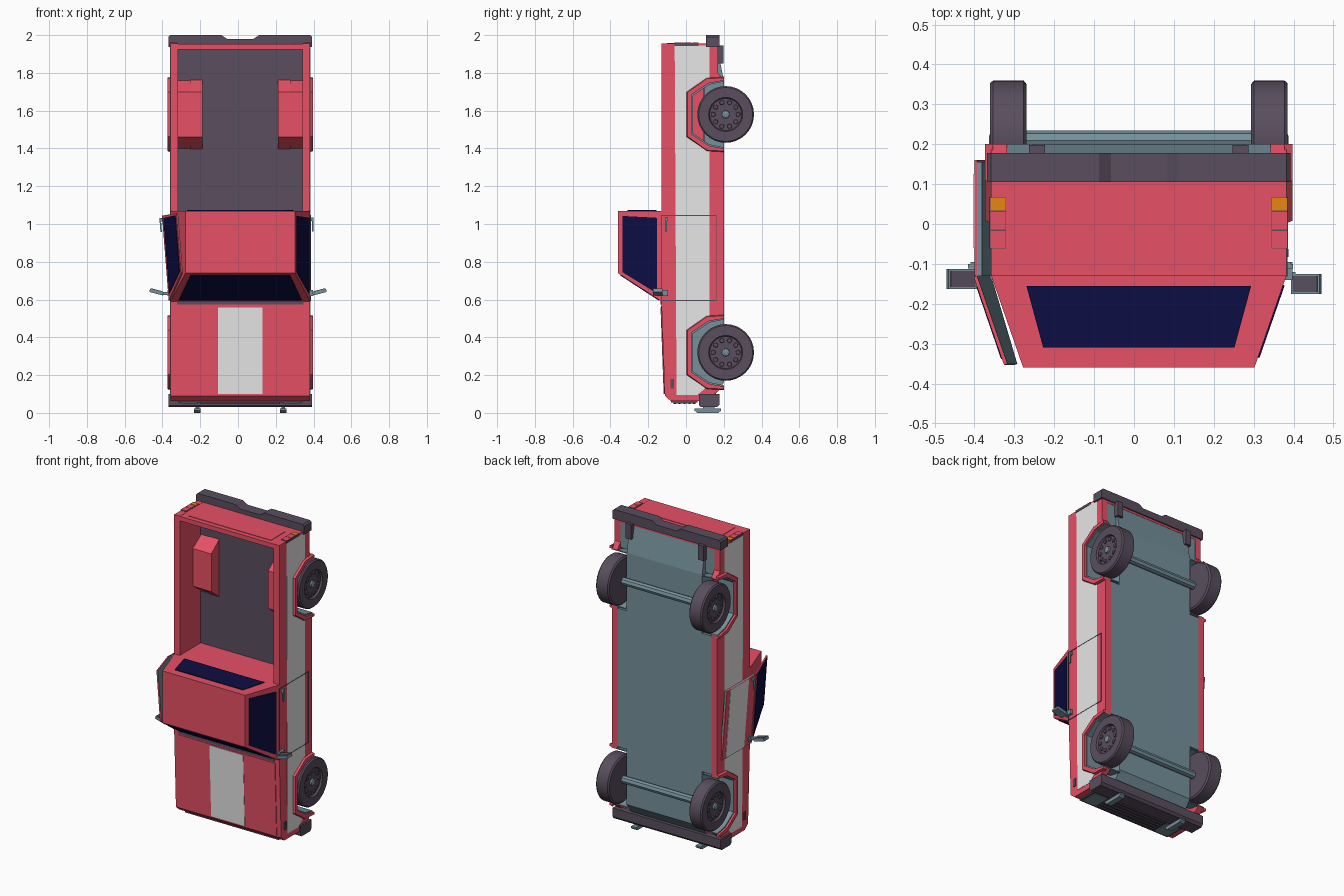
import bpy, bmesh, math
from mathutils import Vector, Matrix

if "Cube" in bpy.data.objects:
    bpy.data.objects.remove(bpy.data.objects["Cube"])

COLORS = {"red paint": (0.8, 0.08, 0.13), "white stripe": (0.8, 0.8, 0.8),
          "dark trim": (0.10, 0.076, 0.112), "grey metal": (0.18, 0.28, 0.33),
          "window glass": (0.004, 0.004, 0.056), "orange light": (0.8, 0.24, 0.007)}
MATS = {}
for n, c in COLORS.items():
    MATS[n] = bpy.data.materials.new(n)
    MATS[n].diffuse_color = (*c, 1)
RED, WHITE, DARK, GREY, GLASS, ORANGE = COLORS
SHIFT = Matrix.Translation((0.012, 0, 0))     # the open door pushes the body off centre
SIDES = ((-1, "left"), (1, "right"))


def finish(name, bm, mat, xf=None, smooth=False):
    bmesh.ops.recalc_face_normals(bm, faces=bm.faces)
    me = bpy.data.meshes.new(name)
    bm.to_mesh(me)
    bm.free()
    me.transform(SHIFT @ (xf or Matrix()))
    me.materials.append(MATS[mat])
    ob = bpy.data.objects.new(name, me)
    bpy.context.collection.objects.link(ob)
    if smooth:
        bpy.context.view_layer.objects.active = ob
        ob.select_set(True)
        bpy.ops.object.shade_smooth_by_angle(angle=math.radians(35))
        ob.select_set(False)
    return ob


def loft(name, loops, mat, xf=None, smooth=False):
    bm = bmesh.new()
    rings = [[bm.verts.new(p) for p in lp] for lp in loops]
    n = len(rings[0])
    for a, b in zip(rings, rings[1:]):
        for i in range(n):
            bm.faces.new((a[i], a[(i + 1) % n], b[(i + 1) % n], b[i]))
    bm.faces.new(rings[0])
    bm.faces.new(rings[-1])
    return finish(name, bm, mat, xf, smooth)


def box(name, x, y, z, mat, xf=None):
    lo, hi = ([(a, y[0], z[0]), (a, y[1], z[0]), (a, y[1], z[1]), (a, y[0], z[1])] for a in x)
    return loft(name, [lo, hi], mat, xf)


def slab(name, yz, x0, x1, mat, xf=None):
    """Side profile of (y, z) points extruded across x."""
    return loft(name, [[(x, *p) for p in yz] for x in (x0, x1)], mat, xf)


def pane(name, quad, u, v, mat, t=0.004, xf=None):
    """Thin plate inset in a quad (bottom a-b, top d-c), pushed outward."""
    a, b, c, d = map(Vector, quad)
    pts = [a.lerp(b, i).lerp(d.lerp(c, i), j) for i, j in
           ((u[0], v[0]), (u[1], v[0]), (u[1], v[1]), (u[0], v[1]))]
    nrm = (b - a).cross(d - a).normalized()
    if nrm.dot((a + b + c + d) / 4 - Vector((0, 0, 0.9))) < 0:
        nrm.negate()
    return loft(name, [pts, [p + nrm * t for p in pts]], mat, xf)


def lathe(name, profile, centre, mat, n=32, s=1):
    """Profile of (x, r) turned around the x axis."""
    c = Vector(centre)
    loops = [[c + Vector((s * x, r * math.cos(k * math.tau / n), r * math.sin(k * math.tau / n)))
              for k in range(n)] for x, r in profile]
    return loft(name, loops, mat, smooth=True)


# wheel arch outlines as (y, z from the axle)
AXLES = ((0.32, "front"), (1.58, "rear"))
OUT = [(.2, -.2), (.11, -.195), (0, -.12), (0, .12), (.11, .195), (.2, .2)]
INN = [(.2, -.18), (.12, -.165), (.03, -.105), (.03, .105), (.12, .165), (.2, .18)]
LIN = [(.2, -.174), (.123, -.158), (.036, -.1), (.036, .1), (.123, .158), (.2, .174)]


def at(pts, c):
    return [(y, z + c) for y, z in pts]


def ring(a, b, c):
    return at(a, c) + at(b, c)[::-1]


# body sides with arch cut-outs, stripes and arches
side = ([(-.13, 1.955), (.17, 1.955), (.17, 1.8)] + at(INN, 1.58)[::-1] + at(INN, .32)[::-1]
        + [(.15, .1), (.07, .062), (-.08, .062), (-.112, .09), (-.13, .585)])
notch = [(.125, .17), (.12, .165), (.03, .105), (.03, -.105), (.12, -.165), (.125, -.17)]
stripe = [(-.06, 1.945), (.125, 1.945)] + at(notch, 1.58) + at(notch, .32) + [(.06, .095), (-.05, .095)]
for s, w in SIDES:
    slab(w + "_body_side", side, s * .33, s * .37, RED)
    slab(w + "_side_stripe", stripe, s * .369, s * .372, WHITE)
    box(w + "_side_marker", (s * .37, s * .375), (-.083, -.063), (.13, .18), DARK)
    for c, e in AXLES:
        loft(f"{w}_{e}_flare", [[(s * .365, *p) for p in ring(OUT, INN, c)],
             [(s * .385, *p) for p in ring([(y + .008 * (abs(y) < .01), z * .97) for y, z in OUT], INN, c)]], RED)
        slab(f"{w}_{e}_arch_liner", ring(INN, LIN, c), s * .26, s * .372, GREY)
    # wheel box in the bed
    slab(w + "_bed_wheel_box", [(.09, 1.39), (0, 1.46), (0, 1.7), (.09, 1.77)], s * .2, s * .265, RED)
    slab(w + "_bed_wheel_box_shell", ring(OUT[1:-1], INN[1:-1], 1.58), s * .26, s * .335, RED)

# front end, cab floor block, bed and chassis
slab("engine_bay", [(.03, .062), (-.08, .062), (-.112, .09), (-.13, .585), (-.13, .62), (0, .62),
                    (0, .2), (.03, .16)], -.332, .332, RED)
box("nose", (-.332, .332), (.02, .14), (.064, .12), RED)
box("cab_base", (-.332, .332), (-.13, .1), (.52, 1.07), RED)
box("bed_floor", (-.265, .265), (.08, .1), (1.06, 1.94), DARK)
for s, w in SIDES:
    for k, z in enumerate(((1.06, 1.40), (1.76, 1.94))):
        box(f"{w}_bed_floor_{k}", (s * .26, s * .332), (.08, .1), z, DARK)
    box(w + "_rear_corner", (s * .26, s * .332), (.1, .168), (1.765, 1.94), GREY)
slab("chassis", [(.01, .15), (.15, .09), (.2, .16), (.2, 1.76), (.165, 1.94), (.1, 1.94), (.1, .52),
                 (.01, .5)], -.265, .265, GREY)
box("underfloor", (-.362, .362), (.1, .199), (.51, 1.39), GREY)

# tailgate and tail lights
box("tailgate", (-.332, .332), (-.13, .17), (1.925, 1.954), RED)
box("tailgate_panel", (-.29, .29), (-.1, .04), (1.95, 1.957), RED)
for s, w in SIDES:
    box(w + "_tail_light_frame", (s * .333, s * .374), (-.062, .067), (1.943, 1.957), DARK)
    for k, (y0, y1, m) in enumerate(((-.06, -.017, RED), (-.014, .03, RED), (.034, .065, ORANGE))):
        box(f"{w}_tail_light_{k}", (s * .334, s * .372), (y0, y1), (1.95, 1.96), m)

# bonnet panel, stripe and cowl
bonnet = [(-.37, -.112, .09), (.37, -.112, .09), (.37, -.13, .585), (-.37, -.13, .585)]
pane("bonnet_panel", bonnet, (.04, .96), (.02, .96), RED, .004)
pane("bonnet_stripe", bonnet, (.34, .66), (.022, .945), WHITE, .006)
box("cowl", (-.335, .335), (-.134, -.12), (.573, .593), DARK)

# grille, headlights, bumpers and over-riders
box("grille", (-.33, .33), (-.08, .06), (.054, .07), DARK)
for k in range(5):
    box(f"grille_bar_{k}", (-.21, .21), (-.066 + k * .026, -.054 + k * .026), (.048, .056), DARK)
slab("front_bumper", [(.07, .1), (.07, .04), (.08, .03), (.165, .03), (.178, .045), (.178, .1)], -.38, .38, DARK)
notched = [(-.38, 1.938), (.38, 1.938), (.38, 1.99), (.37, 2), (.1, 2), (.07, 1.98), (-.07, 1.98),
           (-.1, 2), (-.37, 2), (-.38, 1.99)]
loft("rear_bumper", [[(x, y, z) for x, z in notched] for y in (.105, .178)], DARK)
for s, w in SIDES:
    box(w + "_headlight", (s * .225, s * .315), (-.065, .045), (.05, .06), GREY)
    slab(w + "_over_rider", [(.045, .012), (.06, 0), (.17, 0), (.186, .012), (.186, .022), (.045, .022)],
         s * .21, s * .245, GREY)
    box(w + "_over_rider_mount", (s * .217, s * .238), (.09, .15), (.015, .04), GREY)
    box(w + "_bumper_bracket", (s * .235, s * .275), (.15, .198), (1.85, 1.945), DARK)

# cab and glass
low = [(-.37, -.13, .59), (.37, -.13, .59), (.37, -.13, 1.07), (-.37, -.13, 1.07)]
top = [(-.29, -.36, .74), (.29, -.36, .74), (.29, -.36, 1.07), (-.29, -.36, 1.07)]
loft("cab", [low, top], RED)
pane("windscreen", (low[0], low[1], top[1], top[0]), (.055, .945), (.06, .94), GLASS)
pane("rear_window", (low[3], low[2], top[2], top[3]), (.11, .89), (.11, .78), GLASS)
pane("right_window", (low[1], low[2], top[2], top[1]), (.06, .92), (.1, .89), GLASS)

# doors: right one shut, left one ajar on its front hinge
hinge = Vector((-.37, 0, .595))
ajar = Matrix.Translation(hinge) @ Matrix.Rotation(math.radians(-4.5), 4, 'Y') @ Matrix.Translation(-hinge)
left = (low[0], low[3], top[3], top[0])
box("left_door_panel", (-.37, -.377), (-.13, .16), (.597, 1.045), RED, ajar)
box("left_door_stripe", (-.376, -.379), (-.06, .125), (.597, 1.045), WHITE, ajar)
box("left_door_lining", (-.358, -.3705), (-.13, .155), (.6, 1.042), GREY, ajar)
pane("left_door_lining_top", left, (.01, .95), (0, .96), GREY, .004, ajar)
pane("left_door_frame", left, (.01, .95), (0, .96), RED, .009, ajar)
pane("left_window", left, (.06, .92), (.1, .89), GLASS, .012, ajar)
for n, y, z in (("bottom", (.158, .162), (.593, 1.047)), ("front", (-.13, .162), (.593, .597)),
                ("rear", (-.13, .162), (1.043, 1.047)), ("top", (-.132, -.128), (.593, 1.047))):
    box("right_door_gap_" + n, (.368, .3735), y, z, DARK)
for s, w in SIDES:
    xf = ajar if s < 0 else None
    f = s * (.378 if s < 0 else .371)
    box(w + "_door_handle", (f + s * .008, f + s * .016), (-.112, -.1), (.96, 1.035), GREY, xf)
    box(w + "_handle_mount", (f - s * .01, f + s * .01), (-.112, -.095), (1.015, 1.035), GREY, xf)

# mirrors
for s, w in SIDES:
    tip = .482 if s < 0 else .458
    base = Vector((s * (tip - .075), 0, .633))
    tilt = Matrix.Translation(base) @ Matrix.Rotation(-s * math.radians(15), 4, 'Y')
    dy = .012 if s < 0 else 0
    box(w + "_mirror", (0, s * .074), (-.175 + dy, -.125 + dy), (-.012, .006), GREY, tilt)
    box(w + "_mirror_glass", (s * .005, s * .069), (-.17 + dy, -.13 + dy), (.004, .009), DARK, tilt)
    box(w + "_mirror_arm", (s * .36, base.x + s * .01), (-.14, -.12), (.625, .64), GREY)
    box(w + "_mirror_foot", (s * .362, s * .386), (-.14, -.095), (.62, .65), GREY)

# wheels and axles
TYRE = [(-.046, .03), (-.046, .14), (-.038, .15), (.038, .15), (.046, .143), (.046, .09), (.034, .085), (.034, .01)]
for c, e in AXLES:
    lathe(e + "_axle", [(-.29, .024), (.29, .024)], (0, .21, c), GREY, 8)
    for s, w in SIDES:
        mid = Vector((s * .327, .21, c))
        lathe(f"{w}_{e}_wheel", TYRE, mid, DARK, 32, s)
        lathe(f"{w}_{e}_hub", [(.03, .022), (.044, .02), (.048, .012)], mid, GREY, 12, s)
        for k in range(10):
            a = k * math.tau / 10
            lathe(f"{w}_{e}_rim_stud_{k}", [(.03, .014), (.04, .011)],
                  mid + Vector((0, .066 * math.cos(a), .066 * math.sin(a))), DARK, 8, s)

for m in bpy.data.materials:
    if m.users and not m.is_grease_pencil:
        m.use_nodes = True
        m.node_tree.nodes["Principled BSDF"].inputs["Base Color"].default_value = m.diffuse_color
